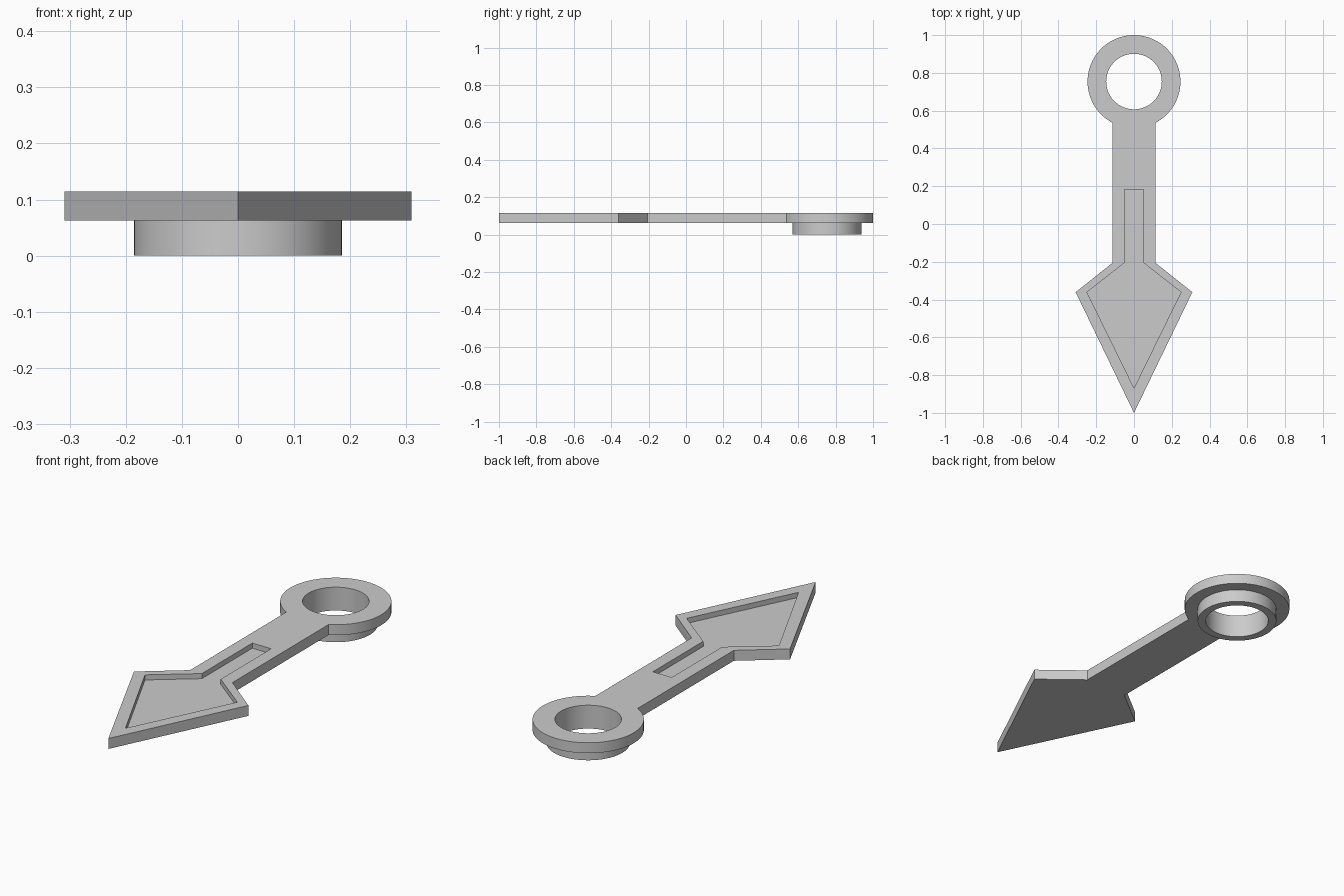
import bpy, bmesh, math

cube = bpy.data.objects.get("Cube")
if cube:
    bpy.data.objects.remove(cube, do_unlink=True)

# Main measures
EYE_Y, EYE_R, HOLE_R, COLLAR_R = 0.754, 0.246, 0.147, 0.185
BOTTOM, TOP, RECESS_FLOOR = 0.063, 0.114, 0.089
SHAFT = 0.114
SEGMENTS = 96

grey = bpy.data.materials.new("plain grey")
grey.use_nodes = True
colour = (0.6, 0.6, 0.6, 1)
grey.diffuse_color = colour
grey.node_tree.nodes["Principled BSDF"].inputs["Base Color"].default_value = colour


def prism(name, outline, z0, z1):
    """Extrude a closed outline from z0 up to z1."""
    bm = bmesh.new()
    face = bm.faces.new([bm.verts.new((x, y, z0)) for x, y in outline])
    up = bmesh.ops.extrude_face_region(bm, geom=[face])["geom"]
    verts = [v for v in up if isinstance(v, bmesh.types.BMVert)]
    bmesh.ops.translate(bm, verts=verts, vec=(0, 0, z1 - z0))
    bmesh.ops.recalc_face_normals(bm, faces=bm.faces)
    mesh = bpy.data.meshes.new(name)
    bm.to_mesh(mesh)
    bm.free()
    mesh.materials.append(grey)
    obj = bpy.data.objects.new(name, mesh)
    bpy.context.collection.objects.link(obj)
    return obj


def arc(radius, start, end, count):
    """Points around the eye, both ends included."""
    angles = [start + (end - start) * i / count for i in range(count + 1)]
    return [(radius * math.cos(a), EYE_Y + radius * math.sin(a)) for a in angles]


def mirrored(right_side):
    """Complete a right-hand outline that starts on the centre line."""
    return right_side + [(-x, y) for x, y in reversed(right_side) if x > 0]


def combine(body, tool, operation):
    mod = body.modifiers.new(tool.name, "BOOLEAN")
    mod.operation, mod.solver, mod.object = operation, "EXACT", tool
    bpy.context.view_layer.objects.active = body
    bpy.ops.object.modifier_apply(modifier=mod.name)
    bpy.data.objects.remove(tool, do_unlink=True)


# Arrow plate: tip, barbs and shaft running into the round eye
join = -math.acos(SHAFT / EYE_R)
plate_side = [(0, -1), (0.309, -0.361), (SHAFT, -0.206)]
eye_side = arc(EYE_R, join, math.pi / 2, SEGMENTS // 2)[:-1]
eye_top = [(0, EYE_Y + EYE_R)]
right = plate_side + eye_side
outline = right + eye_top + [(-x, y) for x, y in reversed(right) if x > 0]
hand = prism("arrow_hand", outline, BOTTOM, TOP)

# Collar below the eye, then the hole through both
circle = lambda r: arc(r, 0, math.tau, SEGMENTS)[:-1]
combine(hand, prism("collar", circle(COLLAR_R), 0, (BOTTOM + TOP) / 2), "UNION")
combine(hand, prism("eye_hole", circle(HOLE_R), -0.1, 0.3), "DIFFERENCE")

# Shallow arrow-shaped recess in the upper face
recess = mirrored([(0, -0.868), (0.249, -0.361), (0.051, -0.206), (0.051, 0.183)])
combine(hand, prism("recess", recess, RECESS_FLOOR, 0.3), "DIFFERENCE")

# Smooth round walls with crisp edges
bpy.ops.object.select_all(action="DESELECT")
hand.select_set(True)
bpy.context.view_layer.objects.active = hand
bpy.ops.object.shade_smooth_by_angle(angle=math.radians(30))
